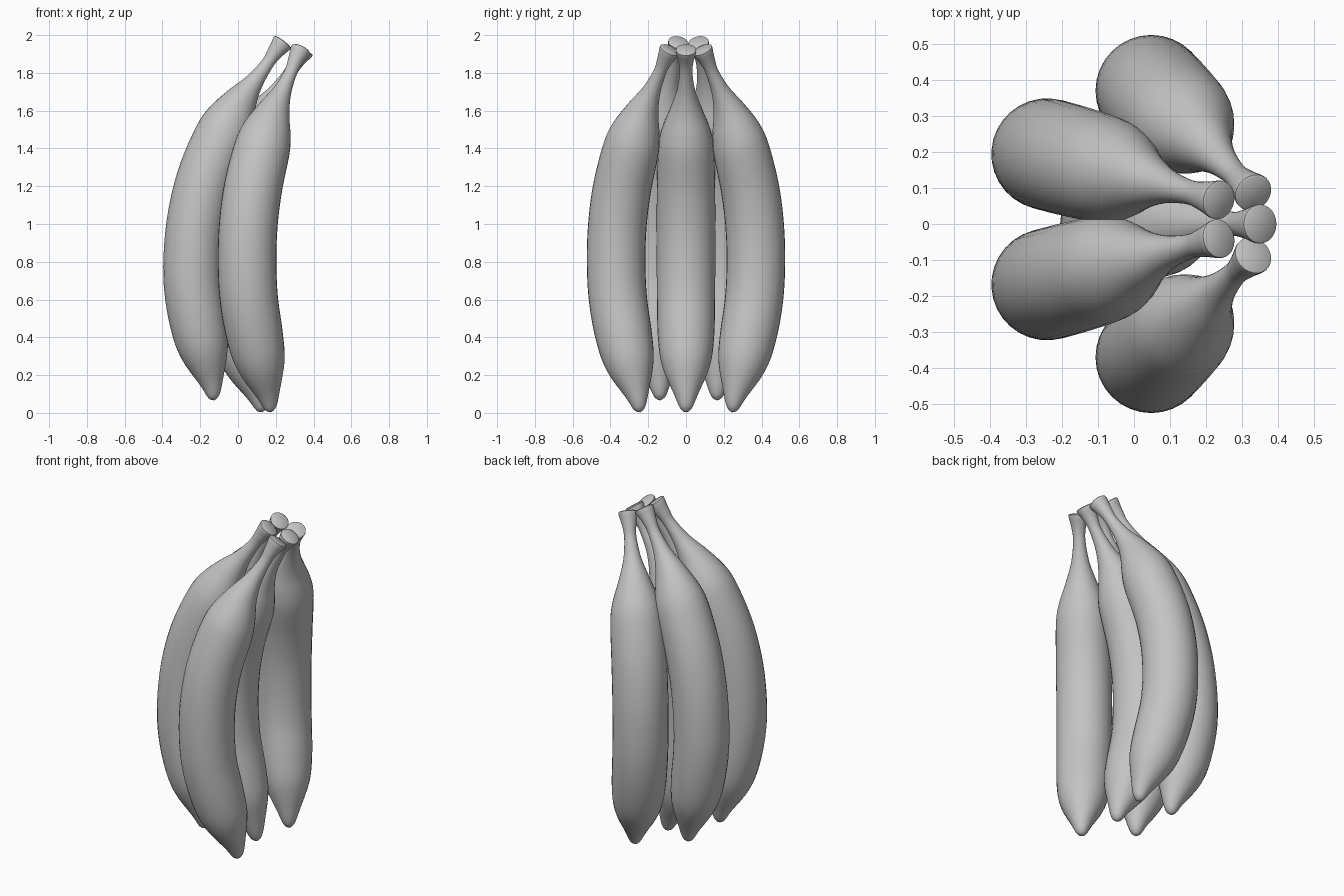
import bpy
import bmesh
from math import sin, cos, pi, radians
from mathutils import Vector

cube = bpy.data.objects.get("Cube")
if cube:
    bpy.data.objects.remove(cube, do_unlink=True)

SIDES = 32
STEPS = 4
MID = 0.8  # height of the widest bend, used as the tilt pivot

skin = bpy.data.materials.new("plain grey skin")
grey = (0.55, 0.55, 0.55, 1)
skin.use_nodes = True
skin.diffuse_color = grey
skin.node_tree.nodes["Principled BSDF"].inputs["Base Color"].default_value = grey

# Profile stations from tip to stem: inward offset, height, radius
stations = [Vector(s) for s in [
    (0.178, 0.01, 0.016), (0.172, 0.03, 0.034), (0.155, 0.1, 0.064),
    (0.106, 0.25, 0.127), (0.06, 0.4, 0.149), (0.014, 0.6, 0.154),
    (0.0, 0.8, 0.155), (0.01, 1.0, 0.155), (0.047, 1.2, 0.154),
    (0.113, 1.4, 0.148), (0.152, 1.5, 0.128), (0.2, 1.6, 0.088),
    (0.262, 1.7, 0.05), (0.325, 1.8, 0.034), (0.36, 1.86, 0.04),
    (0.396, 1.915, 0.054)]]


def smooth_path(pts):
    """Catmull-Rom interpolation through the stations."""
    ext = [2 * pts[0] - pts[1]] + pts + [2 * pts[-1] - pts[-2]]
    out = []
    for a, b, c, d in zip(ext, ext[1:], ext[2:], ext[3:]):
        for i in range(STEPS):
            t = i / STEPS
            out.append(0.5 * (2 * b + (c - a) * t + (2 * a - 5 * b + 4 * c - d) * t**2
                              + (3 * b - a - 3 * c + d) * t**3))
    return out + [pts[-1]]


def make_fruit(name, x, y, azimuth, tilt=0, lift=0):
    """Sweep round rings along the curved centre line, bending inward along azimuth."""
    path = smooth_path(stations)
    inward = Vector((cos(azimuth), sin(azimuth), 0))
    side = Vector((-sin(azimuth), cos(azimuth), 0))
    up = Vector((0, 0, 1))

    def place(d, z, s):
        h = z - MID
        return (Vector((x, y, 0)) + inward * (d * cos(tilt) + h * sin(tilt)) + side * s
                + up * (MID + lift + h * cos(tilt) - d * sin(tilt)))

    bm = bmesh.new()
    rings = []
    rows = []
    for i, p in enumerate(path):
        along = (path[min(i + 1, len(path) - 1)] - path[max(i - 1, 0)]).xy.normalized()
        rows.append((p.x, p.y, p.z, along))
    # Slightly rounded rim closing the stem
    d, z, r, along = rows[-1]
    rows.append((d + along.x * 0.008, z + along.y * 0.008, r, along))
    rows.append((d + along.x * 0.012, z + along.y * 0.012, r * 0.9, along))
    for d, z, r, along in rows:
        ring = []
        for k in range(SIDES):
            a = 2 * pi * k / SIDES
            ring.append(bm.verts.new(place(d + along.y * r * cos(a),
                                           z - along.x * r * cos(a), r * sin(a))))
        rings.append(ring)
    for low, high in zip(rings, rings[1:]):
        for k in range(SIDES):
            n = (k + 1) % SIDES
            bm.faces.new((low[k], low[n], high[n], high[k]))
    # Rounded tip and flat stem end
    point = bm.verts.new(place(0.18, 0.003, 0))
    for k in range(SIDES):
        bm.faces.new((point, rings[0][(k + 1) % SIDES], rings[0][k]))
    bm.faces.new(rings[-1])
    bmesh.ops.recalc_face_normals(bm, faces=bm.faces)
    mesh = bpy.data.meshes.new(name)
    bm.to_mesh(mesh)
    bm.free()
    mesh.materials.append(skin)
    obj = bpy.data.objects.new(name, mesh)
    bpy.context.collection.objects.link(obj)
    bpy.ops.object.select_all(action="DESELECT")
    obj.select_set(True)
    bpy.context.view_layer.objects.active = obj
    bpy.ops.object.shade_smooth_by_angle(angle=radians(40))


# Bunch: a middle fruit, and mirrored outer and rear pairs
make_fruit("middle_banana", -0.05, 0, 0)
for word, m in (("left", 1), ("right", -1)):
    # the +y member of each pair sits behind, the -y member in front
    place_word = "rear" if m > 0 else "front"
    make_fruit("outer_banana_" + place_word, 0.048, 0.37 * m, radians(-45) * m)
    make_fruit("tilted_banana_" + place_word, -0.237, 0.18 * m + 0.013, radians(-15) * m,
               radians(4.6), 0.075)
